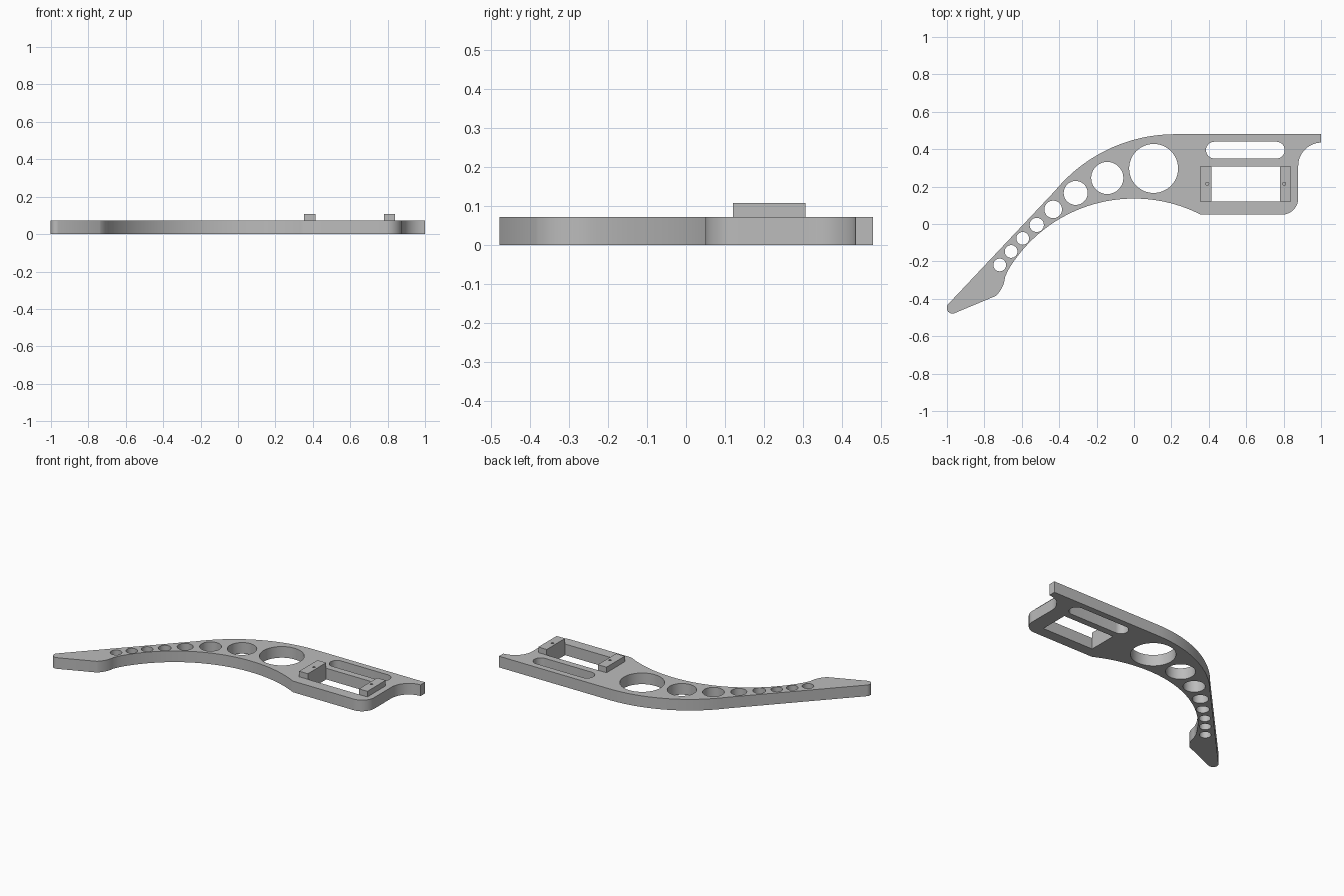
import bpy, bmesh, math
from mathutils import Vector

cube = bpy.data.objects.get("Cube")
if cube:
    bpy.data.objects.remove(cube)

grey = bpy.data.materials.new("plain_grey")
grey.use_nodes = True
colour = (0.5, 0.5, 0.5, 1)
grey.diffuse_color = colour
grey.node_tree.nodes["Principled BSDF"].inputs["Base Color"].default_value = colour


def arc(a, m, b, n=16):
    """Points on the circle arc from a through m to b."""
    a, m, b = Vector(a), Vector(m), Vector(b)
    u, v = m - a, b - a
    d = 2 * (u.x * v.y - u.y * v.x)
    c = a + Vector((v.y * u.length_squared - u.y * v.length_squared,
                    u.x * v.length_squared - v.x * u.length_squared)) / d
    r = (a - c).length
    start, mid, end = (math.atan2(p.y - c.y, p.x - c.x) for p in (a, m, b))
    sweep = (end - start) % math.tau
    if (mid - start) % math.tau > sweep:
        sweep -= math.tau
    return [(c.x + r * math.cos(start + sweep * i / n),
             c.y + r * math.sin(start + sweep * i / n)) for i in range(n + 1)]


def circle(x, y, r, n=48):
    return [(x + r * math.cos(math.tau * i / n),
             y + r * math.sin(math.tau * i / n)) for i in range(n)]


def rect(x0, x1, y0, y1):
    return [(x0, y0), (x1, y0), (x1, y1), (x0, y1)]


def plate(name, loops, z0, z1):
    """Extrude an outline with holes from z0 to z1."""
    curve = bpy.data.curves.new(name + "_profile", 'CURVE')
    curve.dimensions = '2D'
    curve.fill_mode = 'BOTH'
    curve.extrude = (z1 - z0) / 2
    for loop in loops:
        spline = curve.splines.new('POLY')
        spline.points.add(len(loop) - 1)
        for point, (x, y) in zip(spline.points, loop):
            point.co = (x, y, 0, 1)
        spline.use_cyclic_u = True
    source = bpy.data.objects.new(name + "_profile", curve)
    bpy.context.collection.objects.link(source)
    bpy.context.view_layer.update()
    evaluated = source.evaluated_get(bpy.context.evaluated_depsgraph_get())
    mesh = bpy.data.meshes.new_from_object(evaluated)
    bpy.data.objects.remove(source)

    # Weld the caps to the walls and lift to height
    bm = bmesh.new()
    bm.from_mesh(mesh)
    bmesh.ops.remove_doubles(bm, verts=bm.verts, dist=0.0002)
    bmesh.ops.translate(bm, verts=bm.verts, vec=(0, 0, (z0 + z1) / 2))
    bmesh.ops.recalc_face_normals(bm, faces=bm.faces)
    bm.to_mesh(mesh)
    bm.free()
    mesh.materials.clear()
    mesh.materials.append(grey)
    obj = bpy.data.objects.new(name, mesh)
    bpy.context.collection.objects.link(obj)
    bpy.ops.object.select_all(action='DESELECT')
    obj.select_set(True)
    bpy.context.view_layer.objects.active = obj
    bpy.ops.object.shade_smooth_by_angle(angle=math.radians(30))
    return obj


THICK, TOP = 0.072, 0.108

# Arm outline, anticlockwise from the upper right corner
outline = [(1, 0.48)]
outline += arc((0.22, 0.48), (-0.13, 0.403), (-0.42, 0.18), 32)
outline += arc((-0.99, -0.425), (-0.995, -0.467), (-0.96, -0.477), 12)
outline += arc((-0.74, -0.385), (-0.708, -0.345), (-0.69, -0.285), 12)
outline += arc((-0.675, -0.25), (0, 0.136), (0.357, 0.05), 48)
outline += arc((0.79, 0.05), (0.852, 0.075), (0.878, 0.14))
outline += arc((0.878, 0.31), (0.913, 0.397), (0.995, 0.435))
outline += [(1, 0.435)]

# Row of shrinking lightening holes
holes = [circle(*h) for h in (
    (0.105, 0.297, 0.131), (-0.143, 0.246, 0.086), (-0.312, 0.166, 0.064),
    (-0.432, 0.078, 0.047), (-0.52, -0.005, 0.038), (-0.595, -0.077, 0.034),
    (-0.657, -0.147, 0.034), (-0.718, -0.219, 0.034))]

# Rounded slot and rectangular window
slot = (arc((0.43, 0.44), (0.385, 0.395), (0.43, 0.35))
        + arc((0.761, 0.35), (0.806, 0.395), (0.761, 0.44)))
window = rect(0.415, 0.78, 0.12, 0.307)
plate("arm_plate", [outline, slot, window] + holes, 0, THICK)

# Mounting blocks with screw holes either side of the window
for name, x0, x1, hole_x in (("right_mount", 0.353, 0.415, 0.392),
                             ("left_mount", 0.78, 0.84, 0.803)):
    plate(name, [rect(x0, x1, 0.12, 0.307), circle(hole_x, 0.215, 0.008, 16)],
          THICK, TOP)
